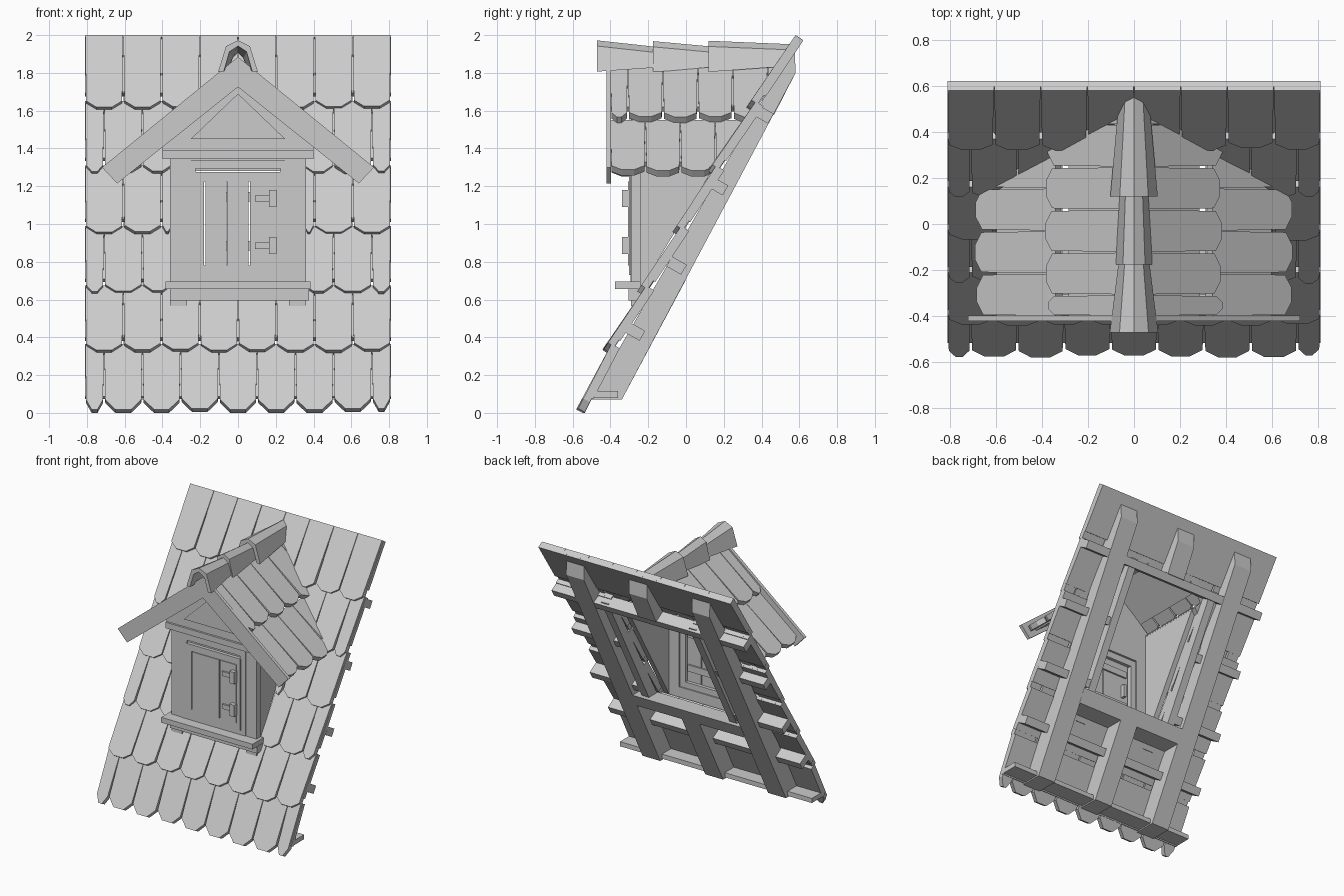
import bpy, bmesh, math, random
from mathutils import Vector

random.seed(4)
if "Cube" in bpy.data.objects:
    bpy.data.objects.remove(bpy.data.objects["Cube"])

grey = bpy.data.materials.new("plain grey")
grey.use_nodes = True
COLOUR = (0.6, 0.6, 0.6, 1)
grey.diffuse_color = COLOUR
grey.node_tree.nodes["Principled BSDF"].inputs["Base Color"].default_value = COLOUR


def finish(name, bm):
    bmesh.ops.recalc_face_normals(bm, faces=bm.faces)
    mesh = bpy.data.meshes.new(name)
    bm.to_mesh(mesh)
    bm.free()
    mesh.materials.append(grey)
    obj = bpy.data.objects.new(name, mesh)
    bpy.context.collection.objects.link(obj)
    return obj


def loft(bm, ring_a, ring_b):
    """Closed solid between two matching rings of points."""
    a = [bm.verts.new(p) for p in ring_a]
    b = [bm.verts.new(p) for p in ring_b]
    bm.faces.new(a)
    bm.faces.new(b[::-1])
    for i in range(len(a)):
        j = (i + 1) % len(a)
        bm.faces.new((a[i], b[i], b[j], a[j]))


def box(bm, x0, x1, y0, y1, z0, z1):
    ring = lambda z: [(x0, y0, z), (x1, y0, z), (x1, y1, z), (x0, y1, z)]
    loft(bm, ring(z0), ring(z1))


def side_prism(bm, x0, x1, profile):
    """Profile of (y, z) points pushed along x."""
    loft(bm, [(x0, y, z) for y, z in profile], [(x1, y, z) for y, z in profile])


def front_prism(bm, y0, y1, profile):
    """Profile of (x, z) points pushed along y."""
    loft(bm, [(x, y0, z) for x, z in profile], [(x, y1, z) for x, z in profile])


def tile(bm, place, low, high, u0, u1, thick, cut=0.0, gap=0.0, depth=0.0):
    """Slab from low to high edge, with clipped lower corners."""
    d = (Vector(high) - Vector(low)).normalized()
    inward = Vector((d.y, -d.x))
    length = (Vector(high) - Vector(low)).length
    c = min(0.055, (u1 - u0) * 0.3)
    outline = [(u0 + gap + c, 0), (u1 - gap - c, 0), (u1 - gap, cut),
               (u1 - gap * 0.2, length), (u0 + gap * 0.2, length), (u0 + gap, cut)]
    if cut == 0:
        outline = [(u0, 0), (u1, 0), (u1, length), (u0, length)]

    def ring(t):
        pts = []
        for u, s in outline:
            p = Vector(low) + d * s + inward * t
            pts.append(place(u, p.x, p.y))
        return pts
    loft(bm, ring(depth), ring(depth + thick))


def tile_row(bm, place, low, high, start, end, width, offset, cut, hole=None):
    """Row of tiles on a continuous backing strip, skipping a hole."""
    spans, u = [], start - (width / 2 if offset else 0)
    while u < end - 0.01:
        spans.append((max(u, start), min(u + width, end), True))
        u += width
    back_low = Vector(low).lerp(Vector(high), 0.22)
    spans.append((start, end, False))
    for a, b, is_tile in spans:
        parts = [(a, b)]
        if hole:
            parts = [(a, min(b, -hole)), (max(a, hole), b)]
        for p, q in parts:
            if q - p < 0.02:
                continue
            if is_tile:
                jig = Vector((random.uniform(-0.006, 0.006), random.uniform(-0.004, 0.004)))
                tile(bm, place, Vector(low) + jig, high, p, q, 0.04, cut, 0.006)
            else:
                tile(bm, place, back_low, high, p, q, 0.03, depth=0.02)


# Main roof tiles
W = 0.81
OPEN = 0.345
lips = [(-0.575, 0.02), (-0.44, 0.335), (-0.255, 0.645), (-0.07, 0.96), (0.115, 1.28), (0.325, 1.62)]
bm = bmesh.new()
for k, low in enumerate(lips):
    if k < 5:
        high = (lips[k + 1][0] + 0.045, lips[k + 1][1] + 0.03)
    else:
        high = (0.58, 2.0)
    tile_row(bm, lambda u, p, q: (u, p, q), low, high, -W, W, W / 4, k % 2 == 0,
             0.06 if k == 0 else 0.04, OPEN if k in (2, 3, 4) else None)
finish("main_roof_tiles", bm)

# Rafters
RISE = 1.87


def under(z):
    return -0.34 + (z - 0.07) / RISE


def over(z):
    return -0.51 + (z - 0.07) * 0.577


def rafter_piece(z0, z1):
    if z1 > 1.8:
        return [(under(z0), z0), (over(z0), z0), (0.575, 1.95), (0.58, 1.8)]
    return [(under(z0), z0), (over(z0), z0), (over(z1), z1), (under(z1), z1)]


bm = bmesh.new()
for x in (-0.53, 0.53):
    side_prism(bm, x - 0.075, x + 0.075, rafter_piece(0.07, 1.95))
side_prism(bm, -0.075, 0.075, rafter_piece(0.07, 0.64))
side_prism(bm, -0.075, 0.075, rafter_piece(1.58, 1.95))
finish("rafters", bm)

# Battens across the rafters, broken at the opening
bm = bmesh.new()
box(bm, -W, W, -0.485, -0.36, 0.08, 0.115)
for y, z, split in ((-0.27, 0.43, 0), (-0.05, 0.78, 1), (0.17, 1.2, 1), (0.41, 1.58, 0)):
    along = Vector((0.5, 0.866)) * 0.03
    across = Vector((0.866, -0.5)) * 0.045
    c = Vector((y, z))
    rect = [c - along - across, c + along - across, c + along + across, c - along + across]
    for x0, x1 in (((-W, -0.4), (0.4, W)) if split else ((-W, W),)):
        side_prism(bm, x0, x1, rect)
finish("battens", bm)

# Framing round the opening
bm = bmesh.new()
for s in (-1, 1):
    side_prism(bm, s * 0.34, s * 0.40, [(over(0.62) + 0.01, 0.62), (over(1.6) + 0.01, 1.6),
                                        (over(1.6) + 0.08, 1.6), (over(0.62) + 0.11, 0.62)])
side_prism(bm, -0.46, 0.46, rafter_piece(0.6, 0.7))
finish("opening_frame", bm)

# Dormer walls
bm = bmesh.new()
for s in (-1, 1):
    box(bm, s * 0.25, s * 0.36, -0.29, -0.24, 0.6, 1.45)
    box(bm, s * 0.27, s * 0.36, -0.29, -0.22, 0.565, 0.62)
    side_prism(bm, s * 0.31, s * 0.35, [(-0.25, 0.64), (-0.25, 1.52), (0.28, 1.52)])
box(bm, -0.36, 0.36, -0.285, -0.24, 0.6, 0.72)
box(bm, -0.36, 0.36, -0.285, -0.24, 1.28, 1.45)
front_prism(bm, -0.29, -0.24, [(-0.4, 1.39), (0.4, 1.39), (0.4, 1.48), (0, 1.82), (-0.4, 1.48)])
finish("dormer_walls", bm)

# Lintel, sill and gable panel
bm = bmesh.new()
box(bm, -0.4, 0.4, -0.305, -0.24, 1.345, 1.39)
finish("lintel", bm)
bm = bmesh.new()
box(bm, -0.385, 0.385, -0.375, -0.24, 0.655, 0.695)
box(bm, -0.36, 0.375, -0.305, -0.24, 0.595, 0.655)
finish("window_sill", bm)
bm = bmesh.new()
front_prism(bm, -0.298, -0.285, [(-0.25, 1.45), (0.25, 1.45), (0, 1.69)])
finish("gable_panel", bm)


# Window frame, shutter planks and hinges
def ring_frame(bm, x, z0, z1, w, y0, y1):
    for s in (-1, 1):
        box(bm, s * (x - w), s * x, y0, y1, z0, z1)
    box(bm, -x + w, x - w, y0, y1, z0, z0 + w)
    box(bm, -x + w, x - w, y0, y1, z1 - w, z1)


bm = bmesh.new()
ring_frame(bm, 0.27, 0.69, 1.34, 0.045, -0.295, -0.24)
ring_frame(bm, 0.23, 0.73, 1.275, 0.05, -0.302, -0.25)
finish("window_frame", bm)
bm = bmesh.new()
for x0, x1 in ((-0.172, -0.06), (-0.058, 0.056), (0.064, 0.2)):
    box(bm, x0, x1, -0.308, -0.275, 0.78, 1.225)
for z in (0.86, 1.12):
    box(bm, -0.15, 0.17, -0.277, -0.262, z, z + 0.05)
box(bm, -0.13, -0.11, -0.275, -0.24, 0.95, 1.05)
finish("shutter", bm)
bm = bmesh.new()
for z in (0.885, 1.135):
    box(bm, 0.09, 0.2, -0.322, -0.305, z - 0.017, z + 0.017)
    box(bm, 0.165, 0.205, -0.34, -0.3, z - 0.045, z + 0.045)
finish("hinges", bm)


# Dormer roof, cut where it meets the main roof
def trim(bm):
    bmesh.ops.bisect_plane(bm, geom=bm.verts[:] + bm.edges[:] + bm.faces[:],
                           plane_co=(0, 0.165, 1.27), plane_no=(0, 0.975, -0.59), clear_outer=True)
    bmesh.ops.holes_fill(bm, edges=[e for e in bm.edges if e.is_boundary])


bm = bmesh.new()
for s in (-1, 1):
    place = lambda u, p, q, s=s: (s * p, u, q)
    tile_row(bm, place, (-0.685, 1.285), (-0.34, 1.55), -0.4, 0.525, 0.185, False, 0.035)
    tile_row(bm, place, (-0.38, 1.57), (0.0, 1.87), -0.4, 0.525, 0.185, True, 0.035)
trim(bm)
finish("dormer_roof_tiles", bm)

# Barge boards
bm = bmesh.new()
for s in (-1, 1):
    front_prism(bm, -0.422, -0.397, [(0, 1.885), (s * 0.72, 1.30), (s * 0.64, 1.215), (0, 1.725)])
finish("barge_boards", bm)

# Ridge caps, each tapering towards the back
def cap_ring(y, half, top, drop):
    outer = [(-1, -drop), (-0.6, -0.03), (0, 0), (0.6, -0.03), (1, -drop)]
    pts = [(half * a, y, top + h) for a, h in outer]
    pts += [(half * a * 0.72, y, top + h - (0.03 if abs(a) < 1 else 0)) for a, h in reversed(outer)]
    return pts


bm = bmesh.new()
for y0, y1, wide, narrow, t0, t1 in ((-0.47, -0.16, 0.105, 0.066, 1.972, 1.938),
                                     (-0.175, 0.13, 0.08, 0.062, 1.968, 1.94),
                                     (0.12, 0.6, 0.103, 0.06, 1.97, 1.95)):
    loft(bm, cap_ring(y0, wide, t0, 0.165), cap_ring(y1, narrow, t1, 0.11))
trim(bm)
finish("ridge_caps", bm)
